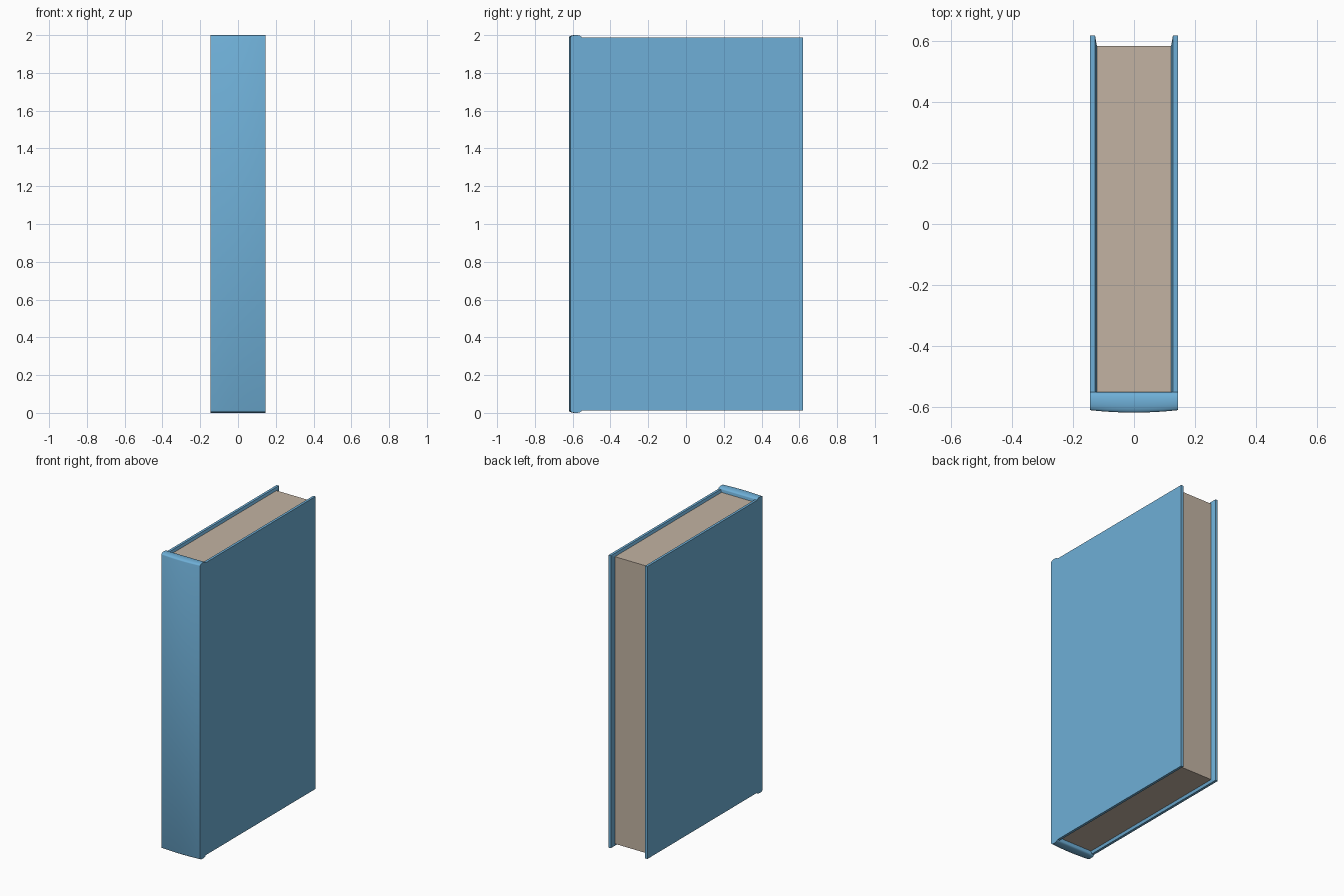
import bpy, bmesh, math

cube = bpy.data.objects.get("Cube")
if cube:
    bpy.data.objects.remove(cube, do_unlink=True)

HALF_W = 0.145          # outer half thickness of the book
HINGE_Y = -0.553        # where the boards meet the spine
FORE_Y = 0.62           # free edge of the boards
Z0, Z1 = 0.012, 1.988   # bottom and top of the boards


def material(name, rgb):
    m = bpy.data.materials.new(name)
    m.use_nodes = True
    m.diffuse_color = (*rgb, 1)
    m.node_tree.nodes["Principled BSDF"].inputs["Base Color"].default_value = (*rgb, 1)
    return m


blue = material("cover blue", (0.158, 0.430, 0.680))
paper = material("paper beige", (0.540, 0.450, 0.365))


def loft(name, rings, mat):
    """Skin a list of closed rings and cap both ends."""
    bm = bmesh.new()
    loops = [[bm.verts.new(p) for p in ring] for ring in rings]
    n = len(loops[0])
    for a, b in zip(loops, loops[1:]):
        for i in range(n):
            j = (i + 1) % n
            bm.faces.new((a[i], a[j], b[j], b[i]))
    bm.faces.new(loops[0])
    bm.faces.new(loops[-1])
    bmesh.ops.recalc_face_normals(bm, faces=bm.faces)
    mesh = bpy.data.meshes.new(name)
    bm.to_mesh(mesh)
    bm.free()
    mesh.materials.append(mat)
    obj = bpy.data.objects.new(name, mesh)
    bpy.context.collection.objects.link(obj)
    return obj


def rect(x, y0, y1, z0, z1):
    return [(x, y0, z0), (x, y1, z0), (x, y1, z1), (x, y0, z1)]


# Cover boards, with the inner rim chamfered down towards the pages
for side, label in ((1, "left"), (-1, "right")):
    loft(label + "_cover_board", [
        rect(side * HALF_W, HINGE_Y, FORE_Y, Z0, Z1),
        rect(side * 0.128, HINGE_Y, FORE_Y, Z0, Z1),
        rect(side * 0.122, HINGE_Y, 0.585, 0.03, 1.97),
    ], blue)

# Page block
loft("page_block", [rect(x, HINGE_Y, 0.585, 0.03, 1.97) for x in (-0.122, 0.122)], paper)

# Spine: rounded caps at head and tail, front bowed slightly outwards
ARC = 10
rings = []
for k in range(13):
    x = HALF_W * (k / 6 - 1)
    front = -0.612 - 0.008 * (1 - (x / HALF_W) ** 2)
    mid, half = (front + HINGE_Y) / 2, (HINGE_Y - front) / 2
    cap = [(mid + half * math.cos(math.pi * i / ARC),
            0.012 * math.sin(math.pi * i / ARC)) for i in range(ARC + 1)]
    ring = [(x, y, Z1 + h) for y, h in cap]
    ring += [(x, y, Z0 - h) for y, h in reversed(cap)]
    rings.append(ring)
spine = loft("spine", rings, blue)

bpy.ops.object.select_all(action='DESELECT')
spine.select_set(True)
bpy.context.view_layer.objects.active = spine
bpy.ops.object.shade_smooth_by_angle(angle=math.radians(35))
